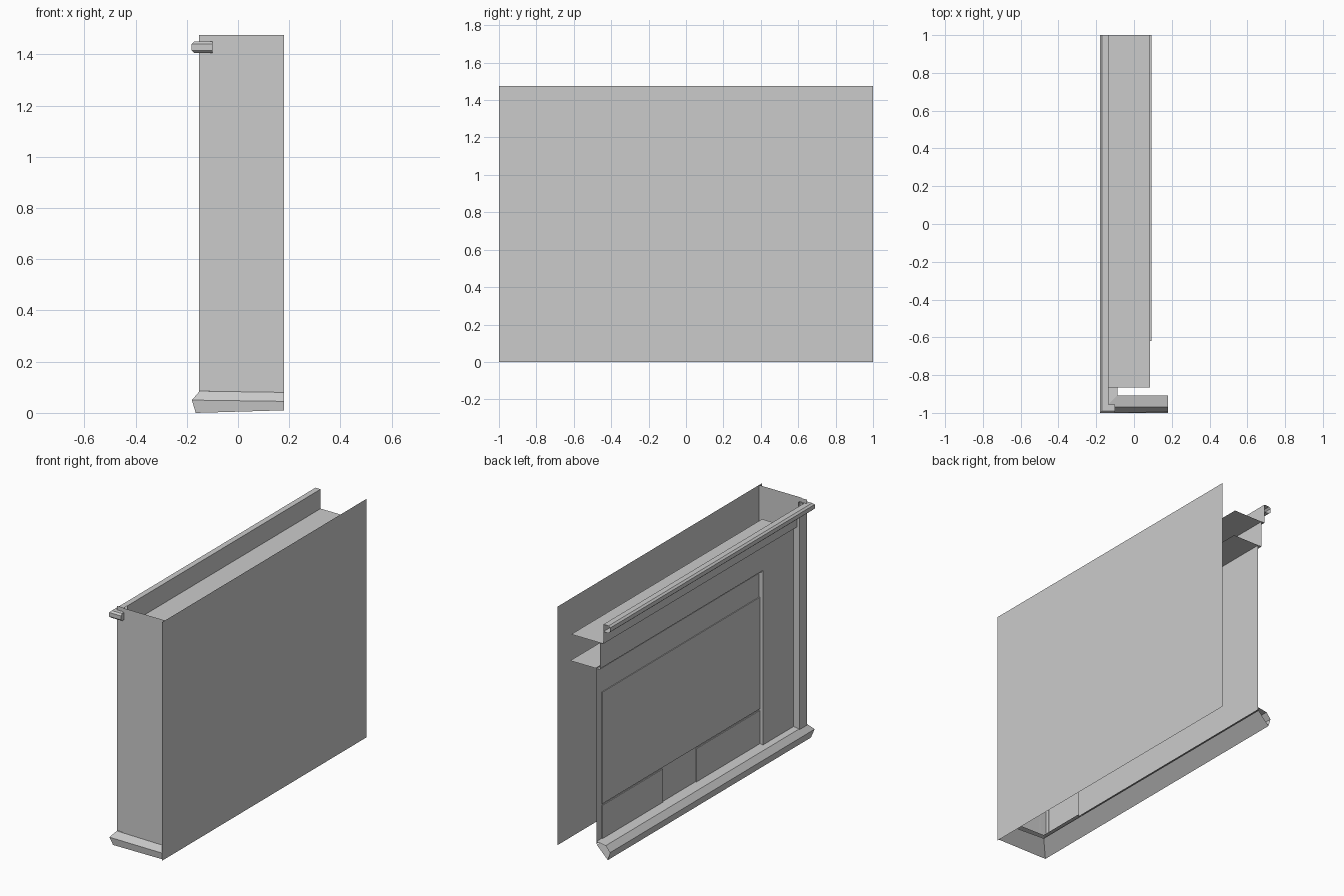
import bpy

if "Cube" in bpy.data.objects:
    bpy.data.objects.remove(bpy.data.objects["Cube"])

X_FACE, Y_FACE = -0.15, -0.97   # outer wall lines of the side and the front
X_BACK, Y_END = 0.18, 1.0       # flat outer sheet and open rear end


def mesh(name, verts, faces):
    me = bpy.data.meshes.new(name)
    me.from_pydata(verts, [], faces)
    me.update()
    ob = bpy.data.objects.new(name, me)
    bpy.context.collection.objects.link(ob)
    return ob


def side_sheet(name, x, y0, y1, z0, z1):
    return mesh(name, [(x, y1, z0), (x, y0, z0), (x, y0, z1), (x, y1, z1)],
                [(0, 1, 2, 3)])


def front_sheet(name, y, x0, x1, z0, z1):
    return mesh(name, [(x0, y, z0), (x1, y, z0), (x1, y, z1), (x0, y, z1)],
                [(0, 1, 2, 3)])


def shelf(name, z, x0, x1, y0, y1):
    return mesh(name, [(x0, y0, z), (x1, y0, z), (x1, y1, z), (x0, y1, z)],
                [(0, 1, 2, 3)])


def corner_moulding(name, profile, x_end, end_profile=None, cap=False):
    """Sweep an (outset, z) profile along the side and round the front corner."""
    end_profile = end_profile or profile
    n = len(profile)
    verts = [(X_FACE - o, Y_END, z) for o, z in profile]
    verts += [(X_FACE - o, Y_FACE - o, z) for o, z in profile]
    verts += [(x_end, Y_FACE - o, z) for o, z in end_profile]
    faces = [(r + i, r + n + i, r + n + i + 1, r + i + 1)
             for r in (0, n) for i in range(n - 1)]
    if cap:
        faces.append(tuple(range(2 * n, 3 * n)))
    return mesh(name, verts, faces)


def raised_panel(name, x, y0, y1, z0, z1, d=0.005):
    a = [(x, y0, z0), (x, y1, z0), (x, y1, z1), (x, y0, z1)]
    b = [(x - d, y, z) for _, y, z in a]
    return mesh(name, a + b, [(7, 6, 5, 4)] +
                [(i, i + 4, (i + 1) % 4 + 4, (i + 1) % 4) for i in range(4)])


# Plain outer sheet and front wall
side_sheet("outer_wall", X_BACK, -1.0, Y_END, 0.0, 1.475)
front_sheet("front_wall", Y_FACE, -0.11, X_BACK, 0.05, 1.475)

# Corner pilaster
front_sheet("pilaster_front", Y_FACE + 0.005, -0.153, -0.11, 0.05, 1.475)
side_sheet("pilaster_side", -0.153, Y_FACE + 0.005, -0.89, 0.07, 1.45)
front_sheet("pilaster_return", -0.89, -0.153, -0.11, 0.08, 1.40)

# Middle wall layer: strip beside the pilaster and the lower header
side_sheet("middle_wall", -0.113, -0.89, -0.59, 0.08, 1.33)
side_sheet("middle_header", -0.113, -0.59, Y_END, 1.17, 1.33)
front_sheet("middle_return", -0.59, -0.113, -0.088, 0.08, 1.17)

# Upper header under the cornice
side_sheet("upper_header", -0.135, -0.89, Y_END, 1.33, 1.45)

# Deepest wall layer
side_sheet("inner_wall", -0.088, -0.60, Y_END, 0.08, 1.17)

# Shallow relief panels on the deepest wall
for name, y0, y1, z0, z1 in (
        ("upper_panel", -0.59, 0.95, 0.31, 1.0),
        ("plinth_panel_front", -0.59, 0.03, 0.09, 0.30),
        ("plinth_panel_rear", 0.36, 0.95, 0.09, 0.30)):
    raised_panel(name, -0.088, y0, y1, z0, z1)

# Ledges running back from the two headers
shelf("upper_ledge", 1.33, -0.135, 0.085, -0.865, Y_END)
shelf("lower_ledge", 1.165, -0.113, 0.092, -0.62, Y_END)

# Cornice, stopping shortly after the front corner
cornice = [(-0.015, 1.405), (0.02, 1.405), (0.031, 1.415),
           (0.031, 1.44), (0.02, 1.45), (-0.015, 1.45)]
corner_moulding("cornice", cornice, -0.10, cap=True)

# Base moulding, with the nose dropping towards its front end
base = [(-0.062, 0.095), (0.0, 0.085), (0.03, 0.05), (0.015, 0.0), (-0.06, 0.075)]
base_end = [(-0.062, 0.09), (0.0, 0.08), (0.025, 0.045), (0.03, 0.01), (-0.05, 0.07)]
corner_moulding("base_moulding", base, X_BACK, base_end)
